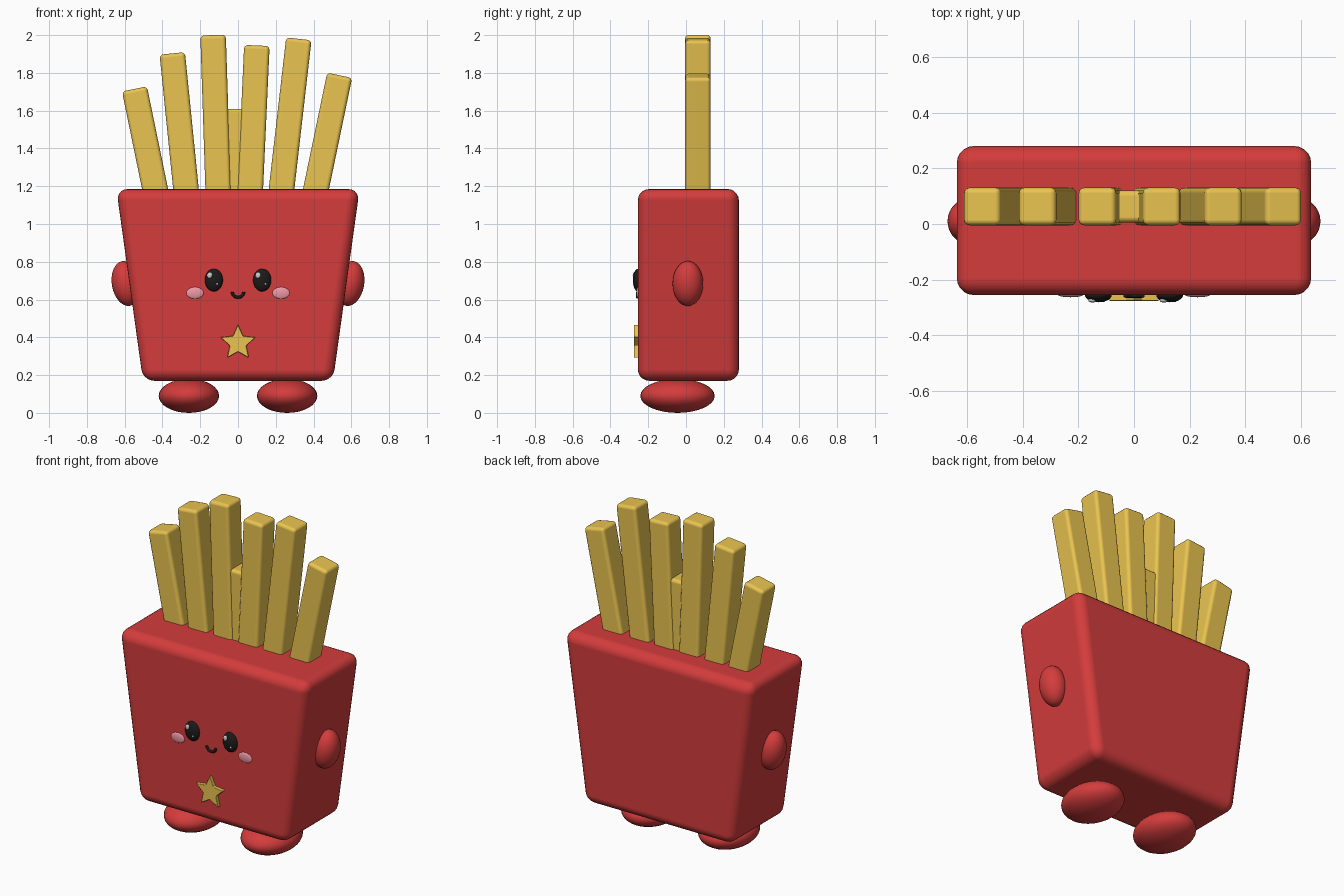
import bpy, bmesh, math
from mathutils import Vector, Matrix

if "Cube" in bpy.data.objects:
    bpy.data.objects.remove(bpy.data.objects["Cube"])


def material(name, rgb):
    m = bpy.data.materials.new(name)
    m.diffuse_color = (*rgb, 1)
    m.use_nodes = True
    m.node_tree.nodes["Principled BSDF"].inputs["Base Color"].default_value = m.diffuse_color
    return m


RED = material("red", (0.66, 0.045, 0.045))
YELLOW = material("yellow", (0.82, 0.55, 0.08))
BLACK = material("dark", (0.012, 0.01, 0.01))
WHITE = material("white", (0.9, 0.9, 0.9))
PINK = material("pink", (0.85, 0.32, 0.38))


def finish(name, bm, mat, bevel=0, segments=3):
    bmesh.ops.recalc_face_normals(bm, faces=bm.faces)
    me = bpy.data.meshes.new(name)
    bm.to_mesh(me)
    bm.free()
    ob = bpy.data.objects.new(name, me)
    bpy.context.collection.objects.link(ob)
    me.materials.append(mat)
    for p in me.polygons:
        p.use_smooth = True
    if bevel:
        mod = ob.modifiers.new("Bevel", 'BEVEL')
        mod.width, mod.segments = bevel, segments
        mod.limit_method = 'ANGLE'
        mod.use_clamp_overlap = True
        mod.harden_normals = True
    return ob


def ellipsoid(name, loc, radii, mat, tilt=0, seg=32):
    bm = bmesh.new()
    bmesh.ops.create_uvsphere(bm, u_segments=seg, v_segments=seg // 2, radius=1)
    ob = finish(name, bm, mat)
    ob.data.transform(Matrix.Diagonal((*radii, 1)))
    ob.location = loc
    ob.rotation_euler.y = tilt
    return ob


# carton: box widening towards the top
bm = bmesh.new()
bmesh.ops.create_cube(bm, size=1)
for v in bm.verts:
    top = v.co.z > 0
    half = 0.644 if top else 0.503
    v.co = (math.copysign(half, v.co.x), 0.28 if v.co.y > 0 else -0.255,
            1.185 if top else 0.17)
finish("carton", bm, RED, 0.06, 5)


# fries: (x at rim, x at top, z at top, thickness), sunk into the carton
fries = [(-0.438, -0.548, 1.715, 0.135), (-0.275, -0.348, 1.903, 0.135),
         (-0.105, -0.132, 2.0, 0.135), (-0.015, -0.017, 1.61, 0.115),
         (0.065, 0.1, 1.945, 0.135), (0.23, 0.322, 1.98, 0.135),
         (0.412, 0.538, 1.787, 0.135)]
for i, (x0, x1, z1, w) in enumerate(fries):
    tilt = math.atan2(x1 - x0, z1 - 1.18)
    bm = bmesh.new()
    bmesh.ops.create_cube(bm, size=1)
    length = z1 - 0.9
    for v in bm.verts:
        v.co = (v.co.x * w, v.co.y * w, (v.co.z - 0.5) * length)
    fry = finish(f"fry_{i + 1}", bm, YELLOW, 0.02, 3)
    fry.location = (x1, 0.063, z1)
    fry.rotation_euler.y = tilt

# paired parts
for side, s in (("left", -1), ("right", 1)):
    ellipsoid(f"{side}_arm", (s * 0.593, 0.01, 0.685), (0.075, 0.081, 0.12), RED, s * 0.17)
    ellipsoid(f"{side}_foot", (s * 0.26, -0.045, 0.09), (0.16, 0.197, 0.09), RED)
    ex = s * 0.128
    ellipsoid(f"{side}_eye", (ex, -0.255, 0.703), (0.048, 0.026, 0.06), BLACK)
    ellipsoid(f"{side}_eye_glint", (ex - 0.021, -0.274, 0.728), (0.015, 0.008, 0.017), WHITE, 0, 16)
    ellipsoid(f"{side}_eye_sparkle", (ex + 0.017, -0.277, 0.683), (0.006, 0.004, 0.006), WHITE, 0, 12)
    ellipsoid(f"{side}_cheek", (s * 0.228, -0.254, 0.635), (0.046, 0.009, 0.031), PINK)

# mouth: tube swept along a smile arc
bm = bmesh.new()
rings, n, r, R = [], 8, 0.008, 0.031
for i in range(17):
    a = math.pi * (1.03 + 0.94 * i / 16)
    d = Vector((math.cos(a), 0, math.sin(a)))
    c = Vector((0, -0.257, 0.643)) + d * R
    rings.append([bm.verts.new(c + r * (math.cos(t) * d + math.sin(t) * Vector((0, 1, 0))))
                  for t in (2 * math.pi * k / n for k in range(n))])
for a, b in zip(rings, rings[1:]):
    for k in range(n):
        bm.faces.new((a[k], a[(k + 1) % n], b[(k + 1) % n], b[k]))
bm.faces.new(rings[0])
bm.faces.new(rings[-1])
finish("mouth", bm, BLACK)

# star badge: extruded five-pointed outline
bm = bmesh.new()
outline = []
for k in range(10):
    rad = 0.046 if k % 2 else 0.098
    a = math.pi / 2 + k * math.pi / 5
    outline.append(bm.verts.new((rad * math.cos(a), -0.276, 0.37 + rad * math.sin(a))))
face = bm.faces.new(outline)
ext = bmesh.ops.extrude_face_region(bm, geom=[face], use_keep_orig=True)
for v in ext["geom"]:
    if isinstance(v, bmesh.types.BMVert):
        v.co.y = -0.245
finish("star_badge", bm, YELLOW, 0.004, 2)
